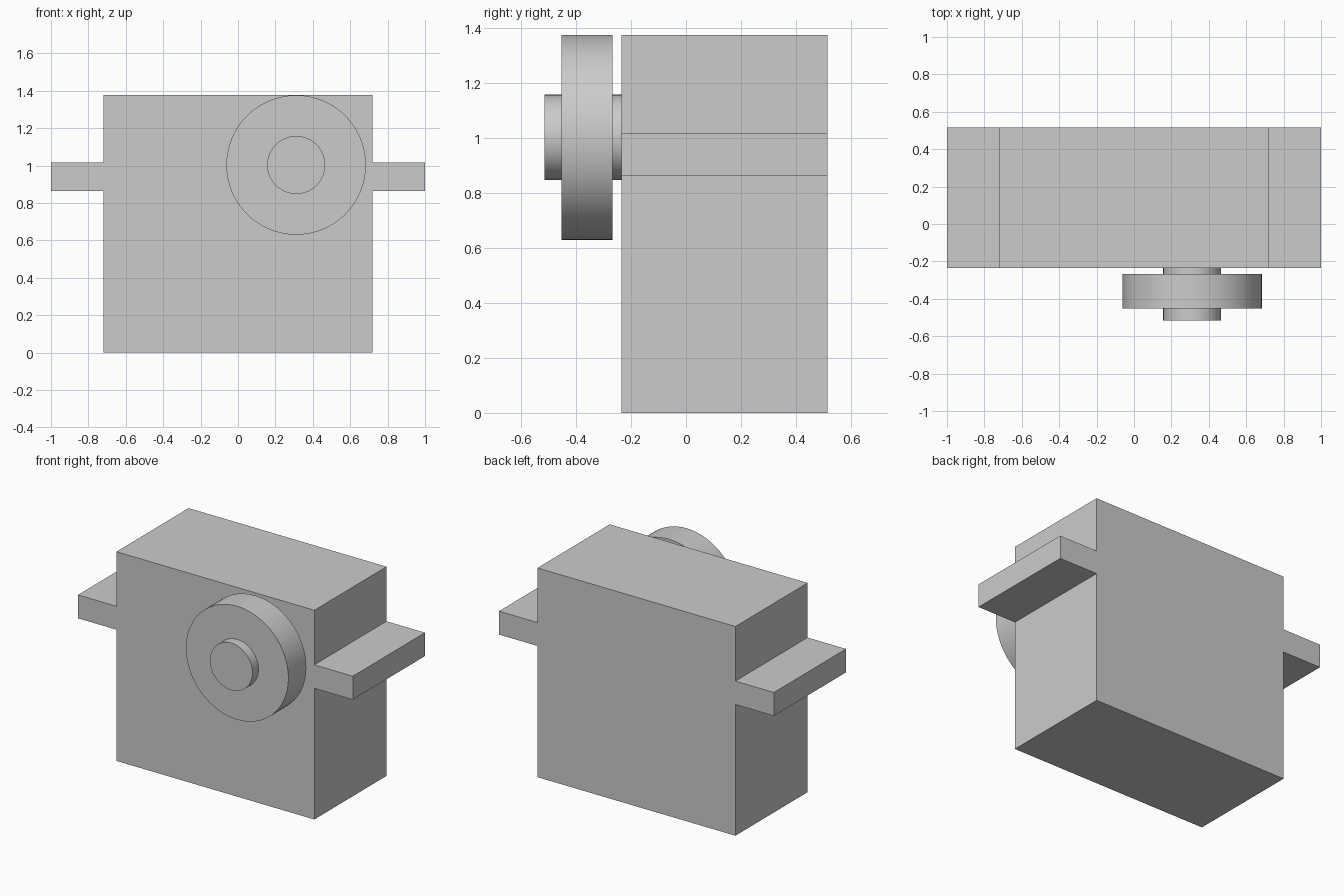
import bpy
from math import pi, radians

if "Cube" in bpy.data.objects:
    bpy.data.objects.remove(bpy.data.objects["Cube"], do_unlink=True)

grey = bpy.data.materials.new("light grey")
grey.use_nodes = True
grey.diffuse_color = (0.6, 0.6, 0.6, 1)
grey.node_tree.nodes["Principled BSDF"].inputs["Base Color"].default_value = (0.6, 0.6, 0.6, 1)

BACK, FRONT = 0.515, -0.235      # depth of the case
HUB_X, HUB_Z = 0.311, 1.003      # axis of the output shaft


def finish(name):
    obj = bpy.context.object
    obj.name = name
    obj.data.materials.append(grey)
    return obj


def box(name, x, y, z):
    """Box spanning the given (low, high) ranges."""
    ranges = (x, y, z)
    bpy.ops.mesh.primitive_cube_add(size=1, location=[(a + b) / 2 for a, b in ranges])
    bpy.context.object.scale = [b - a for a, b in ranges]
    bpy.ops.object.transform_apply(location=False, rotation=False, scale=True)
    return finish(name)


def disc(name, radius, y0, y1):
    """Smooth cylinder on the shaft axis, running along y."""
    bpy.ops.mesh.primitive_cylinder_add(
        vertices=64, radius=radius, depth=y1 - y0,
        location=(HUB_X, (y0 + y1) / 2, HUB_Z), rotation=(pi / 2, 0, 0))
    bpy.ops.object.shade_smooth_by_angle(angle=radians(30))
    return finish(name)


# Case
box("case", (-0.72, 0.72), (FRONT, BACK), (0, 1.376))

# Mounting tabs on both sides
for side, x in (("right", (-1, -0.72)), ("left", (0.72, 1))):
    box(side + "_mounting_tab", x, (FRONT, BACK), (0.863, 1.017))

# Output shaft with its wheel
disc("shaft", 0.155, -0.515, FRONT)
disc("wheel", 0.373, -0.453, -0.267)
